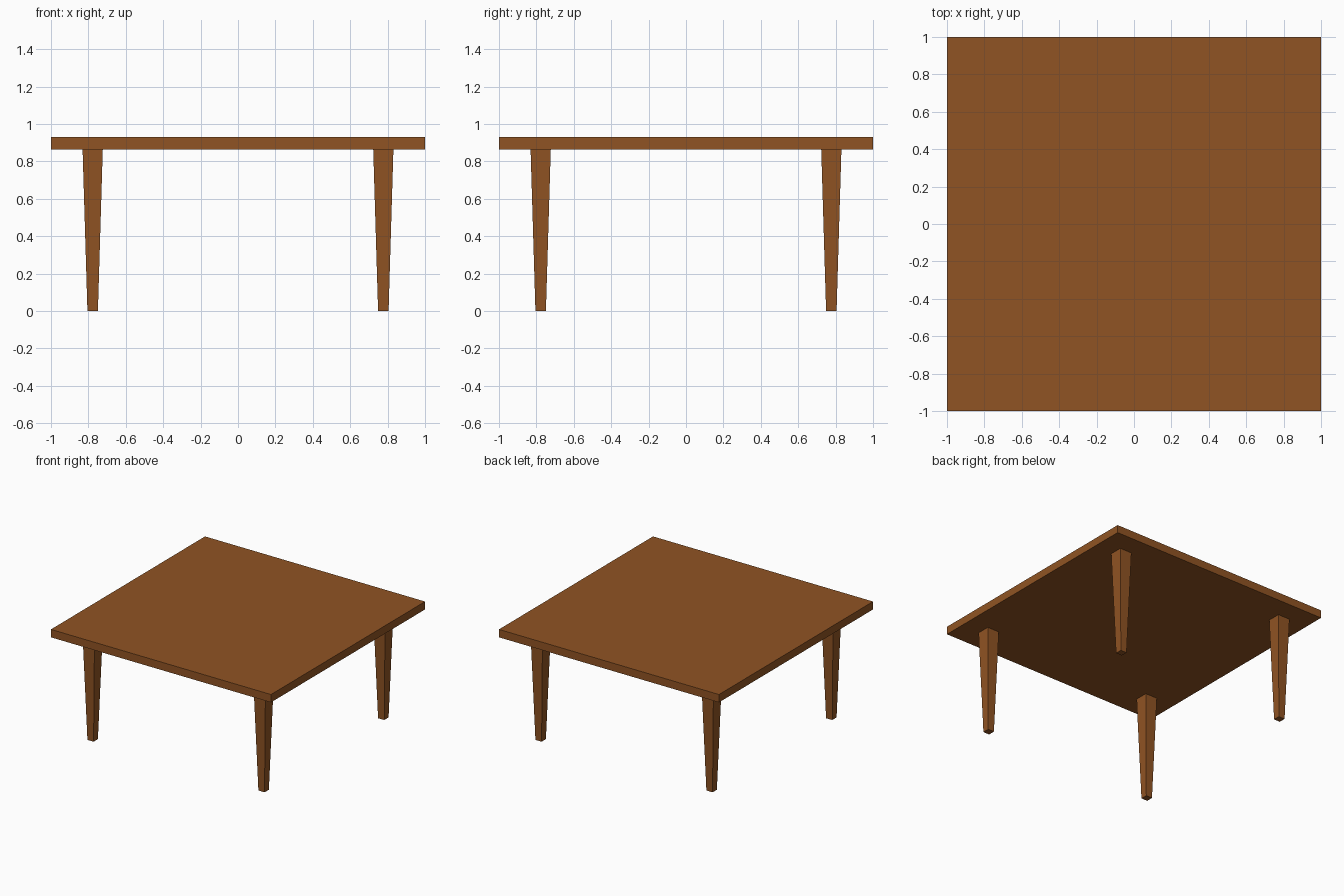
import bpy, bmesh
from mathutils import Vector

if "Cube" in bpy.data.objects:
    bpy.data.objects.remove(bpy.data.objects["Cube"])

wood = bpy.data.materials.new("brown wood")
wood.diffuse_color = (0.28, 0.088, 0.017, 1)
wood.use_nodes = True
wood.node_tree.nodes["Principled BSDF"].inputs["Base Color"].default_value = wood.diffuse_color


def tapered_box(name, x, y, z0, z1, half_bottom, half_top):
    """Square block whose half width changes from bottom to top."""
    bm = bmesh.new()
    bmesh.ops.create_cube(bm, size=2)
    for v in bm.verts:
        half, z = (half_top, z1) if v.co.z > 0 else (half_bottom, z0)
        v.co = Vector((x + v.co.x * half, y + v.co.y * half, z))
    mesh = bpy.data.meshes.new(name)
    bm.to_mesh(mesh)
    bm.free()
    mesh.materials.append(wood)
    obj = bpy.data.objects.new(name, mesh)
    bpy.context.collection.objects.link(obj)
    return obj


# Square table top
tapered_box("table_top", 0, 0, 0.865, 0.93, 1.0, 1.0)

# Four tapered legs
for side, sx in (("left", -1), ("right", 1)):
    for end, sy in (("front", -1), ("back", 1)):
        tapered_box(f"{end}_{side}_leg", sx * 0.777, sy * 0.777,
                    0, 0.865, 0.028, 0.054)
